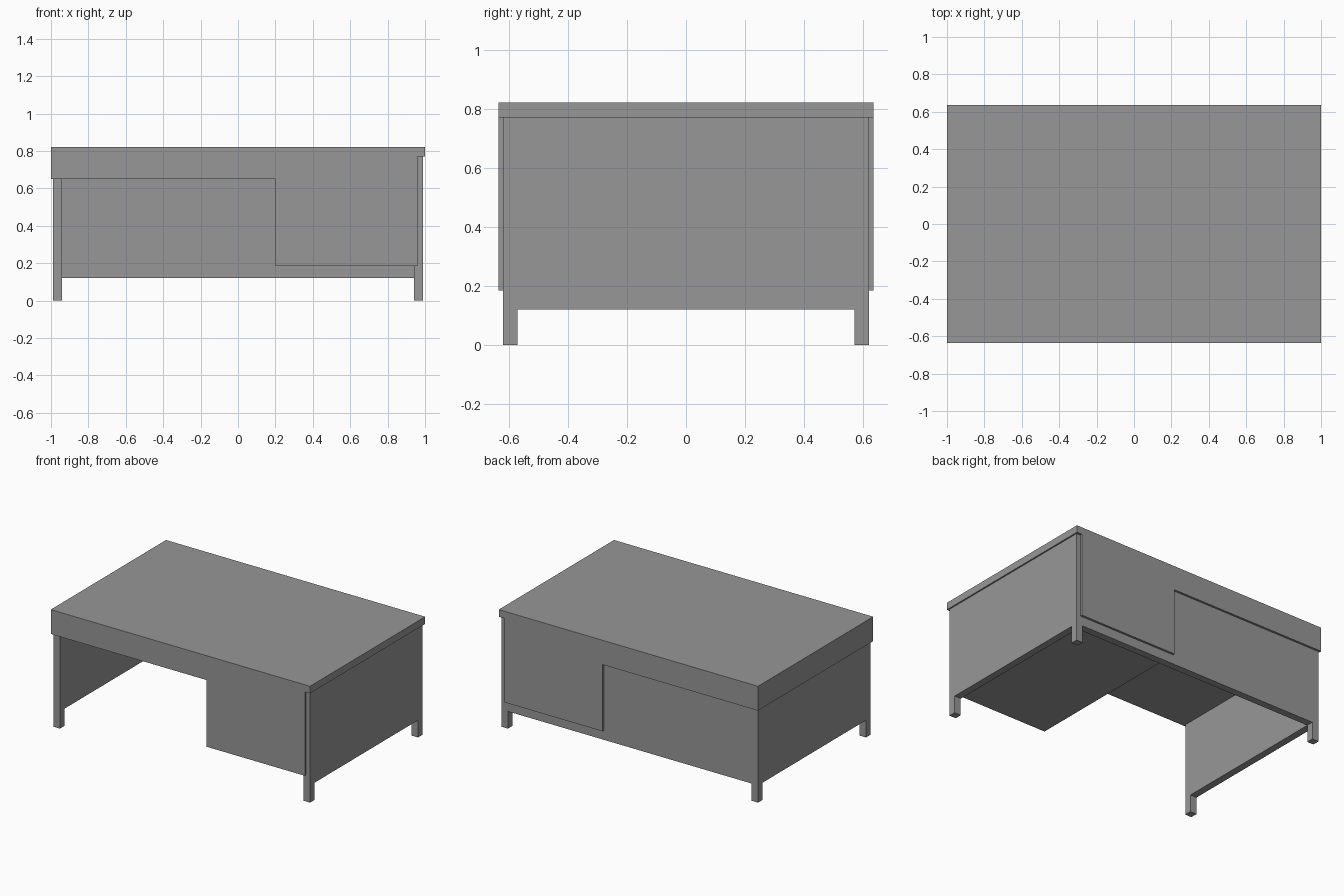
import bpy
import bmesh
from mathutils import Matrix, Vector

cube = bpy.data.objects.get("Cube")
if cube:
    bpy.data.objects.remove(cube, do_unlink=True)

grey = bpy.data.materials.new("desk grey")
grey.use_nodes = True
colour = (0.31, 0.31, 0.31, 1)
grey.diffuse_color = colour
grey.node_tree.nodes["Principled BSDF"].inputs["Base Color"].default_value = colour


def box(name, low, high):
    """Add a box between two opposite corners."""
    low, high = Vector(low), Vector(high)
    bm = bmesh.new()
    place = Matrix.Translation((low + high) / 2) @ Matrix.Diagonal((high - low).to_4d())
    bmesh.ops.create_cube(bm, size=1, matrix=place)
    mesh = bpy.data.meshes.new(name)
    bm.to_mesh(mesh)
    bm.free()
    mesh.materials.append(grey)
    obj = bpy.data.objects.new(name, mesh)
    bpy.context.collection.objects.link(obj)
    return obj


DEPTH = 0.635              # half depth of the top
OUT_X, OUT_Y = 0.99, 0.62  # outer faces of the legs
LEG = 0.05                 # leg and panel thickness
IN_X, IN_Y = OUT_X - LEG, OUT_Y - LEG
UNDER_TOP = 0.77
PANEL_LOW = 0.12

# Top slab
box("desk_top", (-1, -DEPTH, UNDER_TOP), (1, DEPTH, 0.82))

# Shallow drawer box over the knee space, and the deep pedestal beside it
box("drawer_box", (-1, -DEPTH, 0.65), (0.2, DEPTH, UNDER_TOP))
box("pedestal", (0.2, -DEPTH, 0.185), (0.96, DEPTH, UNDER_TOP))

# Legs and side panels, flush with each other
for side, sx in (("right", -1), ("left", 1)):
    x0, x1 = sorted((sx * IN_X, sx * OUT_X))
    for end, sy in (("front", -1), ("back", 1)):
        y0, y1 = sorted((sy * IN_Y, sy * OUT_Y))
        box(f"{end}_{side}_leg", (x0, y0, 0), (x1, y1, UNDER_TOP))
    box(f"{side}_panel", (x0, -IN_Y, PANEL_LOW), (x1, IN_Y, UNDER_TOP))

# Back panel between the rear legs
box("back_panel", (-IN_X, IN_Y, PANEL_LOW), (IN_X, OUT_Y, UNDER_TOP))
